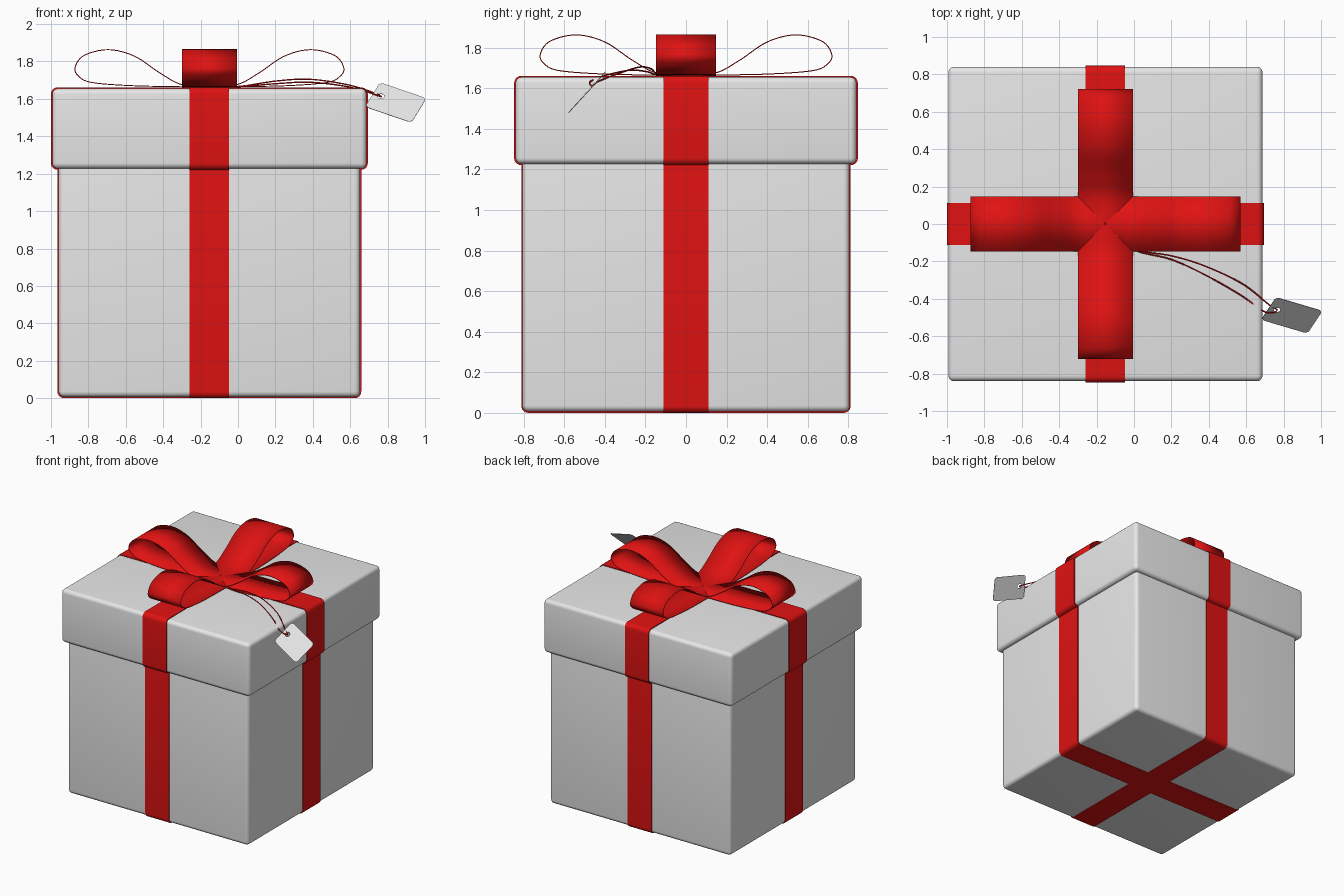
import bpy, bmesh, math
from mathutils import Vector, Matrix

if "Cube" in bpy.data.objects:
    bpy.data.objects.remove(bpy.data.objects["Cube"])

CX = -0.153  # x centre of the box


def material(name, rgb):
    m = bpy.data.materials.new(name)
    m.diffuse_color = (*rgb, 1)
    m.use_nodes = True
    m.node_tree.nodes["Principled BSDF"].inputs["Base Color"].default_value = m.diffuse_color
    return m


WHITE = material("white_card", (0.8, 0.8, 0.8))
RED = material("red_ribbon", (0.74, 0.006, 0.006))


def finish(name, bm, mat, angle=35):
    bmesh.ops.recalc_face_normals(bm, faces=bm.faces)
    me = bpy.data.meshes.new(name)
    bm.to_mesh(me)
    bm.free()
    ob = bpy.data.objects.new(name, me)
    bpy.context.collection.objects.link(ob)
    me.materials.append(mat)
    select(ob)
    bpy.ops.object.shade_smooth_by_angle(angle=math.radians(angle))
    return ob


def select(ob):
    bpy.ops.object.select_all(action='DESELECT')
    ob.select_set(True)
    bpy.context.view_layer.objects.active = ob


def smooth_path(pts, n=8):
    """Catmull-Rom interpolation through a few points."""
    p = [Vector(q) for q in pts]
    p = [p[0]] + p + [p[-1]]
    out = []
    for i in range(1, len(p) - 2):
        a, b, c, d = p[i - 1:i + 3]
        for k in range(n):
            t = k / n
            out.append(0.5 * (2 * b + (c - a) * t + (2 * a - 5 * b + 4 * c - d) * t * t
                              + (3 * b - a - 3 * c + d) * t ** 3))
    return out + [p[-1]]


def rounded_rect(hx, hy, r, seg=6):
    out = []
    for i, (sx, sy) in enumerate([(1, 1), (-1, 1), (-1, -1), (1, -1)]):
        for k in range(seg + 1):
            a = math.pi / 2 * (i + k / seg)
            out.append((sx * (hx - r) + r * math.cos(a), sy * (hy - r) + r * math.sin(a)))
    return out


def rounded_box(name, half, z0, z1, r):
    bm = bmesh.new()
    bmesh.ops.create_cube(bm, size=1, matrix=Matrix.Translation((CX, 0, (z0 + z1) / 2))
                          @ Matrix.Diagonal((2 * half, 2 * half, z1 - z0, 1)))
    bmesh.ops.bevel(bm, geom=bm.edges[:], offset=r, segments=5, profile=0.5, affect='EDGES')
    return finish(name, bm, WHITE)


def band(name, half, z0, z1, r, width, turn):
    """Ribbon wrapped round a box: a rounded outline, swept across its width."""
    bm = bmesh.new()
    zc, hz = (z0 + z1) / 2, (z1 - z0) / 2
    f = bm.faces.new([bm.verts.new((x, -width / 2, zc + z))
                      for x, z in rounded_rect(half, hz, r)])
    ext = bmesh.ops.extrude_face_region(bm, geom=[f])['geom']
    bmesh.ops.translate(bm, vec=(0, width, 0),
                        verts=[v for v in ext if isinstance(v, bmesh.types.BMVert)])
    if not any(g == f for g in bm.faces):
        bm.faces.new([v for v in bm.verts if v.co.y < 0])
    bm.transform(Matrix.Translation((CX, 0, 0)) @ Matrix.Rotation(turn, 4, 'Z'))
    return finish(name, bm, RED)


# Box and lid
rounded_box("box_body", 0.806, 0.006, 1.30, 0.03)
rounded_box("box_lid", 0.840, 1.227, 1.655, 0.03)

# Ribbons round the box and the lid, in both directions
for label, turn, width in (("sideways", 0, 0.222), ("lengthwise", math.pi / 2, 0.212)):
    band("body_ribbon_" + label, 0.812, 0.0, 1.29, 0.035, width, turn)
    band("lid_ribbon_" + label, 0.847, 1.221, 1.661, 0.035, width, turn)

# Four bow loops, each a thin strip following one profile (distance from centre, height)
LOOP = [(0, 1.665), (0.147, 1.676), (0.264, 1.738), (0.40, 1.828), (0.54, 1.863),
        (0.67, 1.832), (0.718, 1.768), (0.70, 1.722), (0.63, 1.688), (0.425, 1.671),
        (0.16, 1.665), (0, 1.664)]
for i, label in enumerate(("right", "back", "left", "front")):
    bm = bmesh.new()
    rows = [[bm.verts.new((p.x, s * 0.147, p.y)) for s in (-1, 1)] for p in smooth_path(LOOP)]
    for a, b in zip(rows, rows[1:]):
        bm.faces.new((a[0], a[1], b[1], b[0]))
    bm.transform(Matrix.Translation((CX, 0, 0)) @ Matrix.Rotation(i * math.pi / 2, 4, 'Z'))
    loop = finish("bow_loop_" + label, bm, RED)
    mod = loop.modifiers.new("thickness", 'SOLIDIFY')
    mod.thickness, mod.offset = 0.005, 0


def curve_object(name, dims, loops, cyclic, mat):
    cu = bpy.data.curves.new(name, 'CURVE')
    cu.dimensions = dims
    for pts in loops:
        sp = cu.splines.new('POLY')
        sp.points.add(len(pts) - 1)
        for q, p in zip(sp.points, pts):
            q.co = (*p, 1) if len(p) == 3 else (*p, 0, 1)
        sp.use_cyclic_u = cyclic
    ob = bpy.data.objects.new(name, cu)
    bpy.context.collection.objects.link(ob)
    cu.materials.append(mat)
    return ob


def to_mesh(ob):
    select(ob)
    bpy.ops.object.convert(target='MESH')
    bpy.ops.object.shade_smooth_by_angle(angle=math.radians(40))


# Gift tag: rounded card with a round hole, tilted off the lid's edge
hole = [(-0.09 + 0.018 * math.cos(a * math.pi / 10), 0.008 + 0.018 * math.sin(a * math.pi / 10))
        for a in range(20)]
tag = curve_object("gift_tag", '2D', [rounded_rect(0.136, 0.097, 0.024), hole], True, WHITE)
tag.data.fill_mode = 'BOTH'
tag.data.extrude = 0.0015
u = Vector((0.243, -0.072, -0.083)).normalized()
v = Vector((0.065, 0.12, 0.13))
v = (v - u * v.dot(u)).normalized()
m = Matrix((u, v, u.cross(v))).transposed().to_4x4()
tag.matrix_world = Matrix.Translation((0.8435, -0.488, 1.58)) @ m
to_mesh(tag)

# Tag string: out from the bow, through the hole and back
STRING = [(-0.1, -0.06, 1.666), (0.02, -0.14, 1.668), (0.2, -0.17, 1.695), (0.38, -0.225, 1.705),
          (0.58, -0.32, 1.677), (0.72, -0.43, 1.635), (0.765, -0.462, 1.612),
          (0.70, -0.47, 1.634), (0.57, -0.38, 1.668), (0.38, -0.272, 1.689),
          (0.2, -0.19, 1.681), (0.02, -0.145, 1.666), (-0.1, -0.07, 1.665)]
string = curve_object("tag_string", '3D', [smooth_path(STRING)], False, RED)
string.data.bevel_depth = 0.004
string.data.bevel_resolution = 1
string.data.use_fill_caps = True
to_mesh(string)
